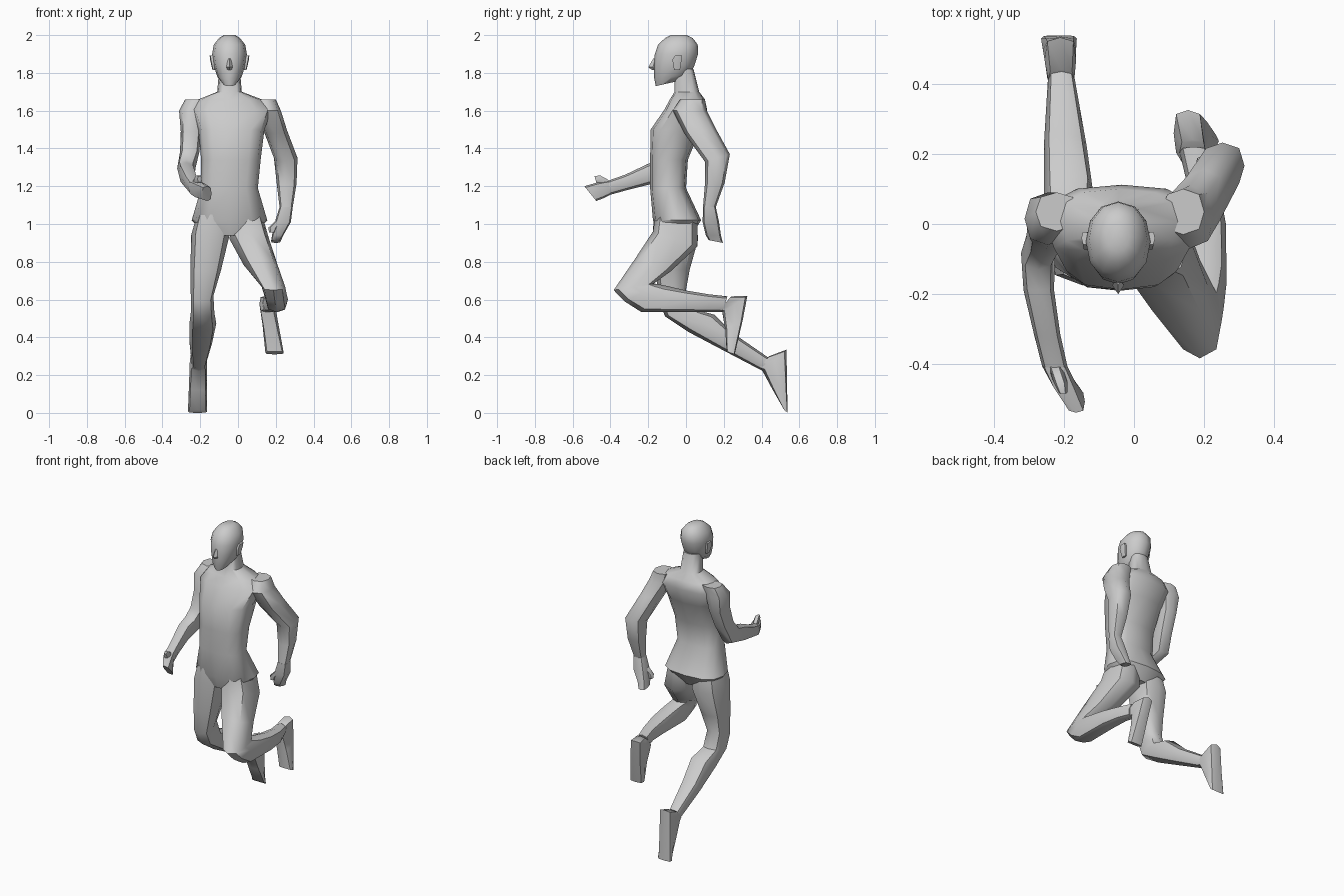
import bpy, bmesh, math


def loft(name, rings, n=8, p=0.8):
    """Skin through rings given as (x min, x max, front y, front z, back y, back z)."""
    bm = bmesh.new()
    loops = []
    for x0, x1, ya, za, yb, zb in rings:
        loop = []
        for i in range(n):
            a = 2 * math.pi * i / n
            c, s = [math.copysign(abs(v) ** p, v) if abs(v) > 1e-6 else 0
                    for v in (math.cos(a), math.sin(a))]
            loop.append(bm.verts.new(((x0 + x1) / 2 + c * (x1 - x0) / 2,
                                      (ya + yb) / 2 + s * (yb - ya) / 2,
                                      (za + zb) / 2 + s * (zb - za) / 2)))
        loops.append(loop)
    for a, b in zip(loops, loops[1:]):
        for i in range(n):
            j = (i + 1) % n
            bm.faces.new((a[i], a[j], b[j], b[i]))
    bm.faces.new(loops[0])
    bm.faces.new(loops[-1])
    bmesh.ops.recalc_face_normals(bm, faces=bm.faces)
    me = bpy.data.meshes.new(name)
    bm.to_mesh(me)
    bm.free()
    ob = bpy.data.objects.new(name, me)
    bpy.context.collection.objects.link(ob)
    bpy.ops.object.select_all(action='DESELECT')
    ob.select_set(True)
    bpy.context.view_layer.objects.active = ob
    bpy.ops.object.shade_smooth_by_angle(angle=math.radians(50))
    return ob


def level(x0, x1, ya, yb, z):
    return (x0, x1, ya, z, yb, z)


# Torso and neck
loft("torso", [
    level(-.17, .08, -.15, .03, .94),
    level(-.245, .155, -.175, .08, 1.02),
    level(-.195, .105, -.19, 0, 1.19),
    level(-.195, .12, -.19, .01, 1.34),
    level(-.21, .14, -.187, .075, 1.50),
    level(-.25, .18, -.115, .112, 1.605),
    level(-.21, .125, -.085, .10, 1.66),
    level(-.11, .02, -.06, .07, 1.70),
    level(-.10, .01, -.06, .04, 1.82)], n=12, p=.75)

# Head
loft("head", [
    (-.08, -.01, -.16, 1.73, -.05, 1.755),
    (-.11, .02, -.168, 1.77, .02, 1.79),
    level(-.128, .038, -.172, .045, 1.84),
    level(-.137, .047, -.165, .064, 1.90),
    level(-.128, .038, -.148, .062, 1.95),
    level(-.10, .01, -.11, .035, 1.985),
    level(-.075, -.015, -.08, .005, 2.0)], n=12, p=.95)
loft("nose", [
    level(-.053, -.037, -.174, -.15, 1.875),
    level(-.062, -.028, -.2, -.15, 1.83),
    level(-.055, -.035, -.178, -.15, 1.815)], n=4, p=1)

# Ears
for side in (-1, 1):
    def ear(inner, outer, ya, yb, z):
        xs = sorted((-.045 + side * inner, -.045 + side * outer))
        return level(xs[0], xs[1], ya, yb, z)
    loft("ear", [ear(.075, .09, -.065, -.03, 1.815),
                 ear(.08, .103, -.075, -.02, 1.87),
                 ear(.085, .105, -.06, -.02, 1.893)], n=6)

# Raised leg, folded back at the knee
loft("raised_leg", [
    (-.03, .13, -.16, 1.06, .06, 1.02),
    (-.045, .165, -.175, .96, .06, .88),
    (.03, .21, -.27, .815, -.08, .75),
    (.125, .25, -.383, .65, -.17, .685),
    (.135, .256, -.325, .59, -.15, .682),
    (.145, .264, -.235, .533, -.10, .672),
    (.15, .262, 0, .533, .0, .648),
    (.15, .24, .12, .533, .12, .628),
    (.13, .21, .19, .533, .22, .617)])
loft("raised_foot", [
    (.13, .205, .17, .54, .24, .617),
    (.113, .195, .192, .533, .325, .62),
    (.13, .215, .208, .44, .30, .49),
    (.145, .242, .215, .325, .258, .31)], p=.55)

# Trailing leg, pushing off behind
loft("trailing_leg", [
    (-.22, -.06, -.17, 1.05, .05, 1.03),
    (-.248, -.045, -.175, .96, .065, .92),
    (-.252, -.09, -.16, .75, .02, .76),
    (-.25, -.13, -.145, .59, 0, .65),
    (-.25, -.125, -.11, .51, .035, .55),
    (-.257, -.115, .01, .43, .15, .52),
    (-.257, -.135, .19, .335, .256, .417),
    (-.245, -.17, .40, .225, .44, .29)])
loft("trailing_foot", [
    (-.245, -.17, .385, .235, .44, .30),
    (-.255, -.165, .405, .222, .532, .335),
    (-.26, -.165, .46, .12, .535, .15),
    (-.265, -.163, .52, .015, .538, 0)], p=.55)

# Arm swung back
loft("back_arm", [
    level(.08, .2, -.03, .10, 1.66),
    level(.09, .227, -.07, .11, 1.60),
    (.135, .26, -.01, 1.48, .155, 1.51),
    (.19, .315, .10, 1.33, .232, 1.37),
    (.205, .31, .10, 1.21, .205, 1.22),
    (.22, .29, .09, 1.09, .158, 1.09)])
loft("back_hand", [
    level(.22, .29, .09, .158, 1.09),
    level(.195, .28, .088, .175, 1.01),
    (.18, .24, .105, .94, .185, .94),
    (.175, .225, .12, .915, .195, .90)], p=.6)
loft("back_thumb", [
    level(.21, .25, .095, .135, 1.03),
    level(.16, .21, .095, .13, .98),
    level(.165, .195, .10, .125, .955)], n=6)

# Arm swung forward
loft("front_arm", [
    level(-.28, -.16, -.02, .09, 1.66),
    level(-.312, -.18, -.06, .09, 1.60),
    level(-.303, -.195, -.07, .07, 1.49),
    (-.307, -.205, -.095, 1.39, .02, 1.37),
    (-.322, -.225, -.13, 1.34, -.035, 1.25),
    (-.315, -.228, -.187, 1.325, -.19, 1.21),
    (-.285, -.21, -.32, 1.262, -.31, 1.18),
    (-.262, -.19, -.41, 1.23, -.40, 1.155)])
loft("front_hand", [
    (-.262, -.19, -.41, 1.23, -.40, 1.155),
    (-.235, -.165, -.47, 1.22, -.44, 1.135),
    (-.19, -.14, -.538, 1.20, -.475, 1.122)], p=.6)
loft("front_thumb", [
    (-.245, -.205, -.41, 1.235, -.40, 1.19),
    (-.23, -.19, -.455, 1.26, -.445, 1.21),
    (-.215, -.19, -.485, 1.255, -.475, 1.22)], n=6)
